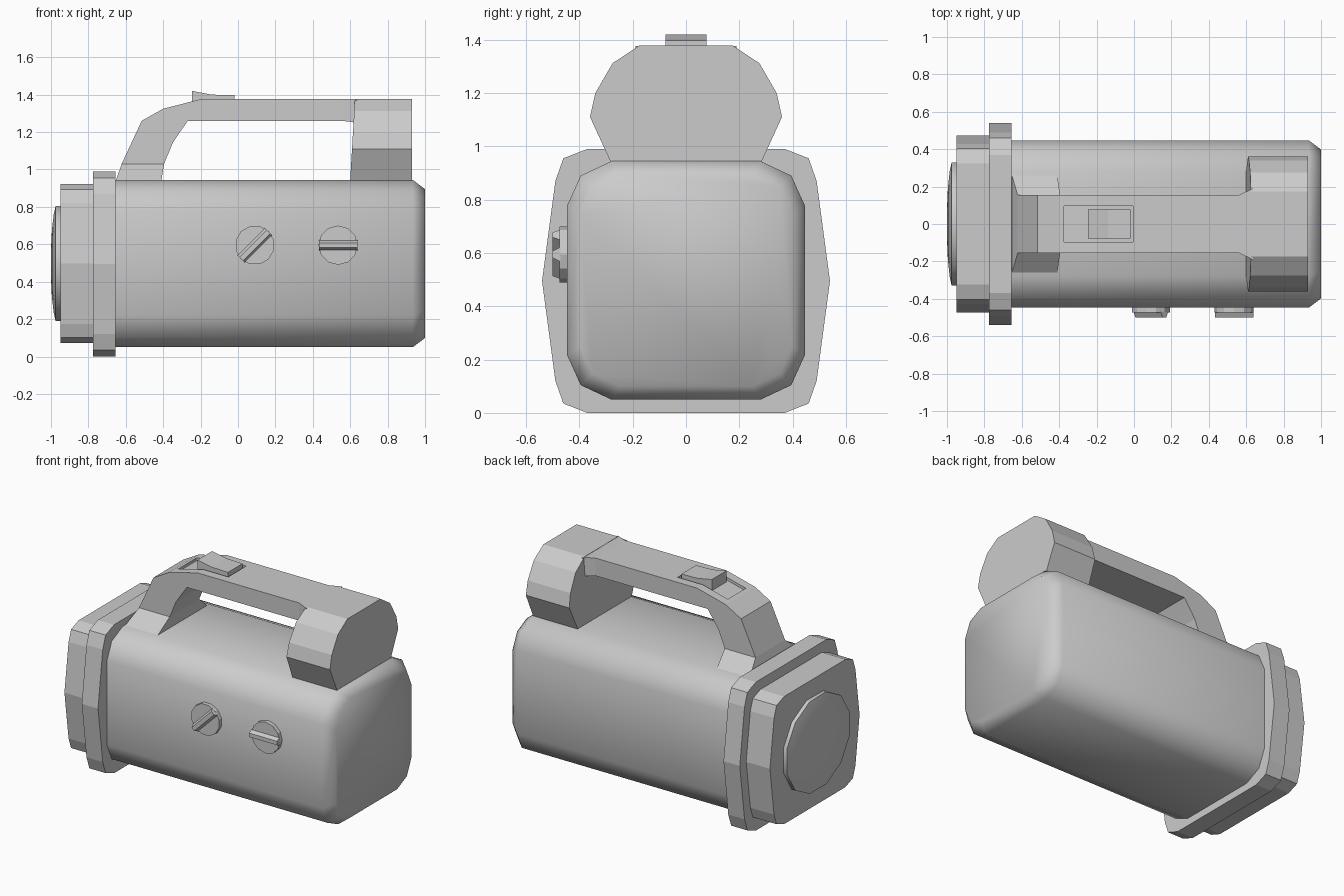
import bpy, bmesh, math
from mathutils import Matrix, Vector

if "Cube" in bpy.data.objects:
    bpy.data.objects.remove(bpy.data.objects["Cube"])


def loft(name, rings, smooth=None):
    """Skin a list of equal-length point rings and cap both ends."""
    bm = bmesh.new()
    vs = [[bm.verts.new(p) for p in r] for r in rings]
    n = len(rings[0])
    for a, b in zip(vs, vs[1:]):
        for i in range(n):
            j = (i + 1) % n
            bm.faces.new((a[i], a[j], b[j], b[i]))
    bm.faces.new(vs[0])
    bm.faces.new(vs[-1])
    bmesh.ops.recalc_face_normals(bm, faces=bm.faces)
    me = bpy.data.meshes.new(name)
    bm.to_mesh(me)
    bm.free()
    if smooth:
        me.polygons.foreach_set("use_smooth", [True] * len(me.polygons))
        me.set_sharp_from_angle(angle=math.radians(smooth))
    ob = bpy.data.objects.new(name, me)
    bpy.context.collection.objects.link(ob)
    return ob


def mirrored(half):
    """Close a +y half section by mirroring it to -y."""
    return half + [(-y, z) for y, z in reversed(half) if y > 1e-6]


def section(pts, x, sy=1, sz=1, zc=0.0):
    return [(x, y * sy, zc + z * sz) for y, z in pts]


def extrude_y(name, profile, w):
    return loft(name, [[(x, y, z) for x, z in profile] for y in (-w, w)])


ZC = 0.497
# Main body: soft cornered box with a chamfered, smooth back end
body = mirrored([(.28, .447), (.395, .393), (.447, .278),
                 (.447, -.278), (.395, -.393), (.28, -.447)])
loft("body", [section(body, -.72, zc=ZC), section(body, .935, zc=ZC),
              section(body, 1.0, .89, .89, ZC)], 60)

# Front flange and lens housing share a section with bowed sides
rim = mirrored([(.37, .495), (.46, .46), (.49, .375), (.54, 0),
                (.49, -.375), (.46, -.46), (.37, -.495)])
loft("front_flange", [section(rim, x, zc=.495) for x in (-.775, -.655)])
loft("lens_housing", [section(rim, x, .875, .86, ZC) for x in (-.95, -.76)])

# Domed lens
oval = [(.335 * math.cos(a), .312 * math.sin(a))
        for a in [math.radians(15 + 30 * i) for i in range(12)]]
loft("lens", [section(oval, x, s, s, ZC) for x, s in
              ((-.94, 1.02), (-.975, 1.02), (-.985, .88), (-.995, .6), (-1.0, .25))], 50)

# Rear battery drum, front face leaning slightly
drum = mirrored([(.28, .935), (.36, 1.11), (.34, 1.2), (.275, 1.312), (.175, 1.378)])
loft("rear_drum", [[(.6 + (z - .945) * .058, y, z) for y, z in drum],
                   section(drum, .93)])

# Carry handle: outer point, inner point, half width
path = [((-.657, .93), (-.412, .93), .275), ((-.622, 1.03), (-.395, 1.03), .155),
        ((-.515, 1.26), (-.35, 1.14), .155), ((-.4, 1.325), (-.31, 1.2), .155),
        ((-.19, 1.378), (-.268, 1.26), .155), ((.56, 1.378), (.56, 1.26), .155),
        ((.635, 1.376), (.635, 1.25), .19)]
handle = loft("handle", [[(o[0], -w, o[1]), (o[0], w, o[1]),
                          (i[0], w, i[1]), (i[0], -w, i[1])] for o, i, w in path])

# Shallow switch recess in the handle
cutter = extrude_y("recess_cutter", [(-.375, 1.313), (-.19, 1.36), (-.005, 1.36),
                                     (-.005, 1.46), (-.375, 1.46)], .095)
cutter.hide_render = True
cutter.hide_viewport = True
mod = handle.modifiers.new("recess", 'BOOLEAN')
mod.operation = 'DIFFERENCE'
mod.solver = 'EXACT'
mod.object = cutter

# Rocker switch
extrude_y("switch", [(-.245, 1.335), (-.02, 1.35), (-.02, 1.397),
                     (-.14, 1.4), (-.245, 1.42)], .077)

# Two side dials, each a disc with a tapered grip bar
circle = [(.105 * math.cos(i * math.pi / 6), .105 * math.sin(i * math.pi / 6))
          for i in range(12)]
for n, (x, turn) in enumerate(((.09, 45), (.535, 0)), 1):
    disc = loft(f"dial_{n}", [[(u, y, v) for u, v in circle] for y in (-.43, -.474)])
    bar = loft(f"dial_grip_{n}", [[(u * .103, y, v * h) for u, v in
                                   ((-1, -1), (1, -1), (1, 1), (-1, 1))]
                                  for y, h in ((-.47, .028), (-.5, .013))])
    for ob in (disc, bar):
        ob.location = (x, 0, .595)
        ob.rotation_euler.y = -math.radians(turn)
